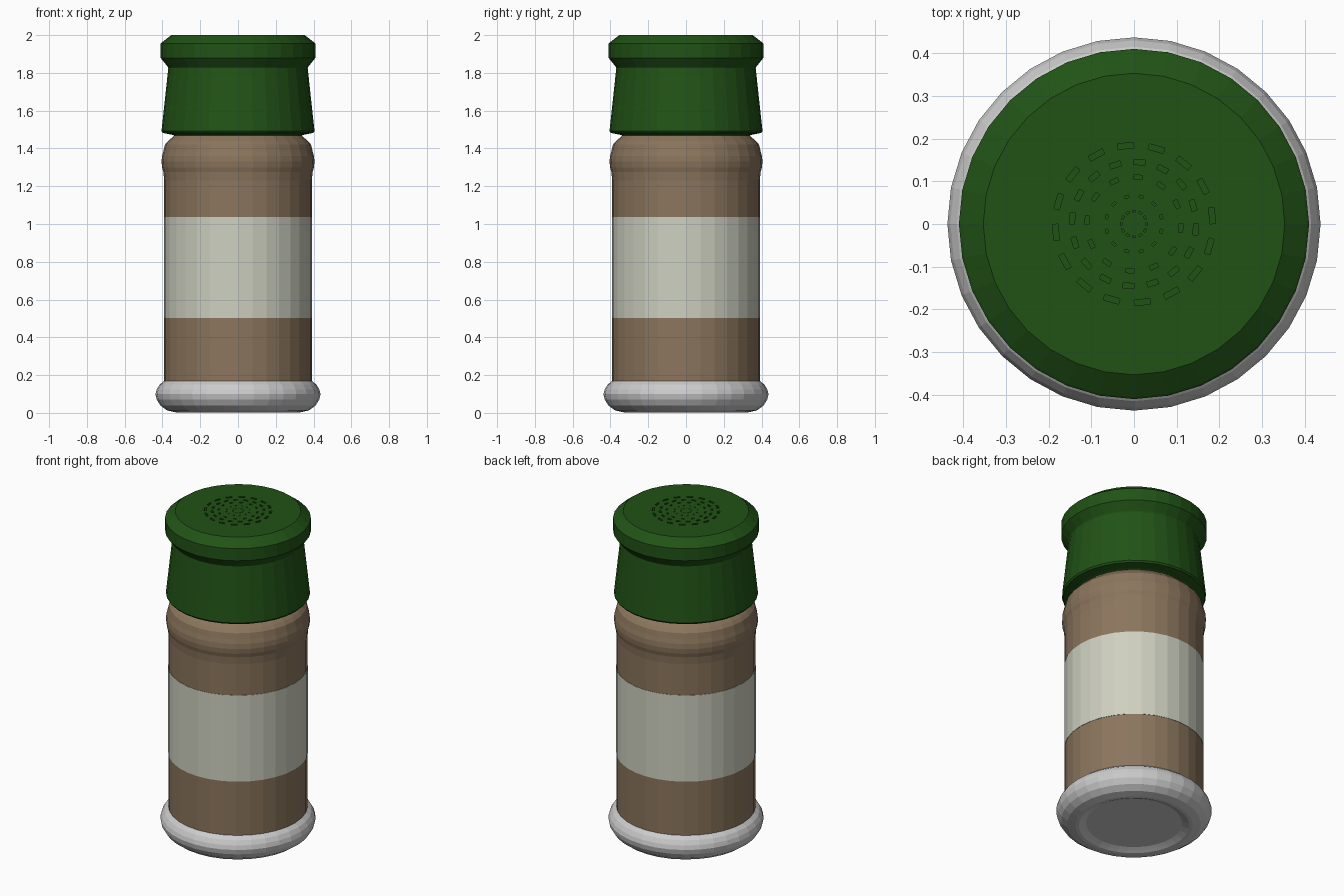
import bpy, bmesh
from math import sin, cos, pi, radians
from mathutils import Matrix

if "Cube" in bpy.data.objects:
    bpy.data.objects.remove(bpy.data.objects["Cube"])

SIDES = 32


def paint(obj, color):
    mat = bpy.data.materials.new(obj.name + "_color")
    mat.diffuse_color = (*color, 1)
    mat.use_nodes = True
    mat.node_tree.nodes["Principled BSDF"].inputs["Base Color"].default_value = mat.diffuse_color
    obj.data.materials.append(mat)


def make_object(name, bm, color=None):
    mesh = bpy.data.meshes.new(name)
    bmesh.ops.recalc_face_normals(bm, faces=bm.faces)
    bm.to_mesh(mesh)
    bm.free()
    obj = bpy.data.objects.new(name, mesh)
    bpy.context.collection.objects.link(obj)
    if color:
        paint(obj, color)
    return obj


def lathe(name, profile, color=None, closed=True):
    """Turn (radius, z) points around z; closed adds flat end discs."""
    bm = bmesh.new()
    rings = [[bm.verts.new((r * cos(2 * pi * i / SIDES), r * sin(2 * pi * i / SIDES), z))
              for i in range(SIDES)] for r, z in profile]
    for a, b in zip(rings, rings[1:]):
        for i in range(SIDES):
            j = (i + 1) % SIDES
            bm.faces.new((a[i], a[j], b[j], b[i]))
    if closed:
        bm.faces.new(rings[0][::-1])
        bm.faces.new(rings[-1])
    return make_object(name, bm, color)


# Grey foot with a rounded rim and a shallow hollow underneath
lathe("base", [(0.27, 0.02), (0.29, 0.012), (0.31, 0.003), (0.33, 0.003), (0.375, 0.013),
               (0.41, 0.038), (0.43, 0.07), (0.437, 0.10), (0.43, 0.125),
               (0.415, 0.15), (0.39, 0.17)])

# Brown jar with a bulging shoulder and a narrow neck
BROWN = (0.26, 0.18, 0.11)
lathe("jar", [(0.391, 0.165), (0.391, 1.23), (0.395, 1.275), (0.402, 1.30), (0.405, 1.33),
              (0.402, 1.36), (0.395, 1.385), (0.387, 1.42), (0.37, 1.44),
              (0.34, 1.465), (0.33, 1.49)], BROWN)

# Paper label wrapped round the jar
lathe("label", [(0.391, 0.503), (0.393, 0.503), (0.393, 1.037), (0.391, 1.037)],
      (0.62, 0.63, 0.53), closed=False)

# Green cap with a flared skirt and a chamfered lip
cap = lathe("cap", [(0.335, 1.468), (0.35, 1.473), (0.398, 1.482), (0.405, 1.492),
                    (0.369, 1.826), (0.372, 1.832), (0.41, 1.88), (0.41, 1.955),
                    (0.405, 1.96), (0.353, 2.0)], (0.015, 0.085, 0.008))

# Shaker slots: (ring radius, count, start angle, length, width)
SLOTS = [(0.184, 16, 6, 0.037, 0.013), (0.145, 16, -5, 0.026, 0.012),
         (0.110, 12, -5, 0.020, 0.010), (0.066, 12, 15, 0.010, 0.006),
         (0.030, 12, 0, 0.008, 0.004)]
bm = bmesh.new()
for radius, count, start, length, width in SLOTS:
    for i in range(count):
        bmesh.ops.create_cube(bm, size=1, matrix=(
            Matrix.Rotation(radians(start) + 2 * pi * i / count, 4, 'Z')
            @ Matrix.Translation((radius, 0, 2.0))
            @ Matrix.Diagonal((width, length, 0.04, 1))))
cutter = make_object("slot_cutter", bm)
cutter.hide_render = True

cut = cap.modifiers.new("slots", 'BOOLEAN')
cut.operation = 'DIFFERENCE'
cut.solver = 'EXACT'
cut.object = cutter
bpy.context.view_layer.objects.active = cap
cap.select_set(True)
bpy.ops.object.modifier_apply(modifier=cut.name)
bpy.data.objects.remove(cutter)
